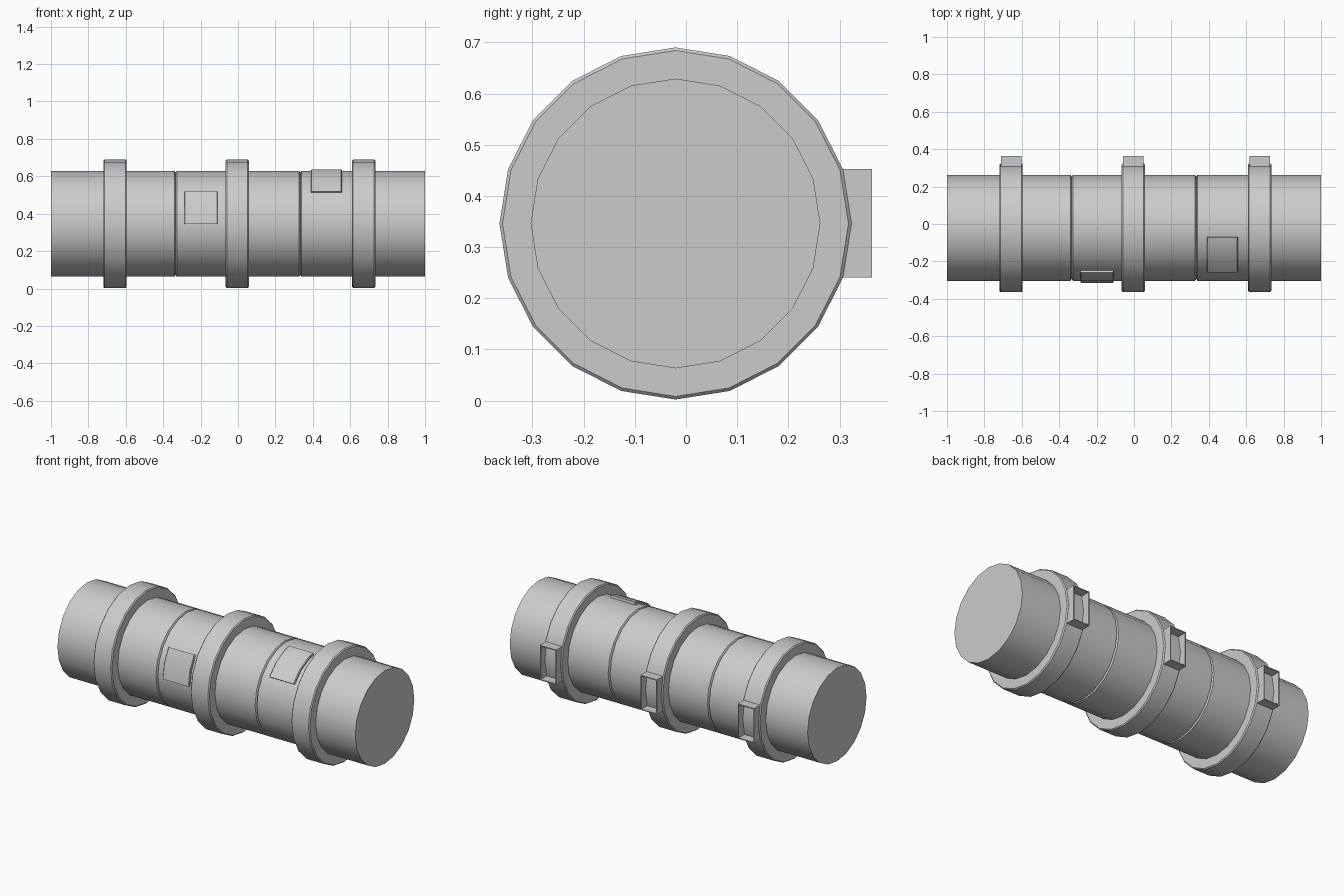
import bpy, bmesh
from math import sin, cos, radians

if "Cube" in bpy.data.objects:
    bpy.data.objects.remove(bpy.data.objects["Cube"])

CY, CZ = -0.0205, 0.346      # main axis, parallel to x
R, BAND_R, SIDES = 0.283, 0.344, 20


def finish(bm, name, smooth=True):
    bmesh.ops.recalc_face_normals(bm, faces=bm.faces)
    me = bpy.data.meshes.new(name)
    bm.to_mesh(me)
    bm.free()
    ob = bpy.data.objects.new(name, me)
    bpy.context.collection.objects.link(ob)
    if smooth:
        bpy.ops.object.select_all(action='DESELECT')
        ob.select_set(True)
        bpy.context.view_layer.objects.active = ob
        bpy.ops.object.shade_smooth_by_angle(angle=radians(30))
    return ob


def point(x, r, deg):
    # angle 0 faces the front, 90 faces up
    a = radians(deg)
    return (x, CY - r * cos(a), CZ + r * sin(a))


def lathe(name, profile, closed=False):
    bm = bmesh.new()
    rings = [[bm.verts.new(point(x, r, 360 * i / SIDES)) for i in range(SIDES)]
             for x, r in profile]
    pairs = list(zip(rings, rings[1:]))
    if closed:
        pairs.append((rings[-1], rings[0]))
    else:
        bm.faces.new(rings[0])
        bm.faces.new(rings[-1])
    for a, b in pairs:
        for i in range(SIDES):
            j = (i + 1) % SIDES
            bm.faces.new((a[i], a[j], b[j], b[i]))
    return finish(bm, name)


def label_plate(name, x0, x1, angles):
    # thin plate that follows the curve of the body
    bm = bmesh.new()
    b, lift = 0.004, 0.012
    section = [(x0, R - 0.01), (x0, R + lift - b), (x0 + b, R + lift),
               (x1 - b, R + lift), (x1, R + lift - b), (x1, R - 0.01)]
    rows = [[bm.verts.new(point(x, r, d)) for x, r in section] for d in angles]
    n = len(section)
    for p, q in zip(rows, rows[1:]):
        for i in range(n):
            j = (i + 1) % n
            bm.faces.new((p[i], p[j], q[j], q[i]))
    bm.faces.new(rows[0])
    bm.faces.new(rows[-1])
    return finish(bm, name)


def buckle(name, x):
    # thin-walled rectangular frame, open towards the back
    bm = bmesh.new()
    hx, hz, t = 0.055, 0.106, 0.006
    y0, y1 = 0.27, 0.363
    corners = [(-1, -1), (1, -1), (1, 1), (-1, 1)]
    loops = [[bm.verts.new((x + sx * (hx - d), y, CZ + sz * (hz - d)))
              for sx, sz in corners]
             for d, y in ((0, y0), (0, y1), (t, y1), (t, y0))]
    for k in range(4):
        a, b = loops[k], loops[(k + 1) % 4]
        for i in range(4):
            j = (i + 1) % 4
            bm.faces.new((a[i], a[j], b[j], b[i]))
    return finish(bm, name, smooth=False)


# main cylinder with two fine grooves
g, depth = 0.006, 0.01
profile = [(-1, R)]
for gx in (-0.333, 0.333):
    profile += [(gx - g, R), (gx, R - depth), (gx + g, R)]
profile.append((1, R))
lathe("body", profile)

# raised bands, each with a buckle at the back
for name, x in (("left", -0.657), ("middle", -0.004), ("right", 0.672)):
    h, b = 0.062, 0.006
    lathe(name + "_band", [(x - h, R - 0.01), (x - h, BAND_R - b), (x - h + b, BAND_R),
                           (x + h - b, BAND_R), (x + h, BAND_R - b), (x + h, R - 0.01)],
          closed=True)
    buckle(name + "_buckle", x)

# plates on the front and upper front
label_plate("front_plate", -0.287, -0.109, (0, 18, 36))
label_plate("upper_plate", 0.39, 0.556, (36, 54, 72, 80))
